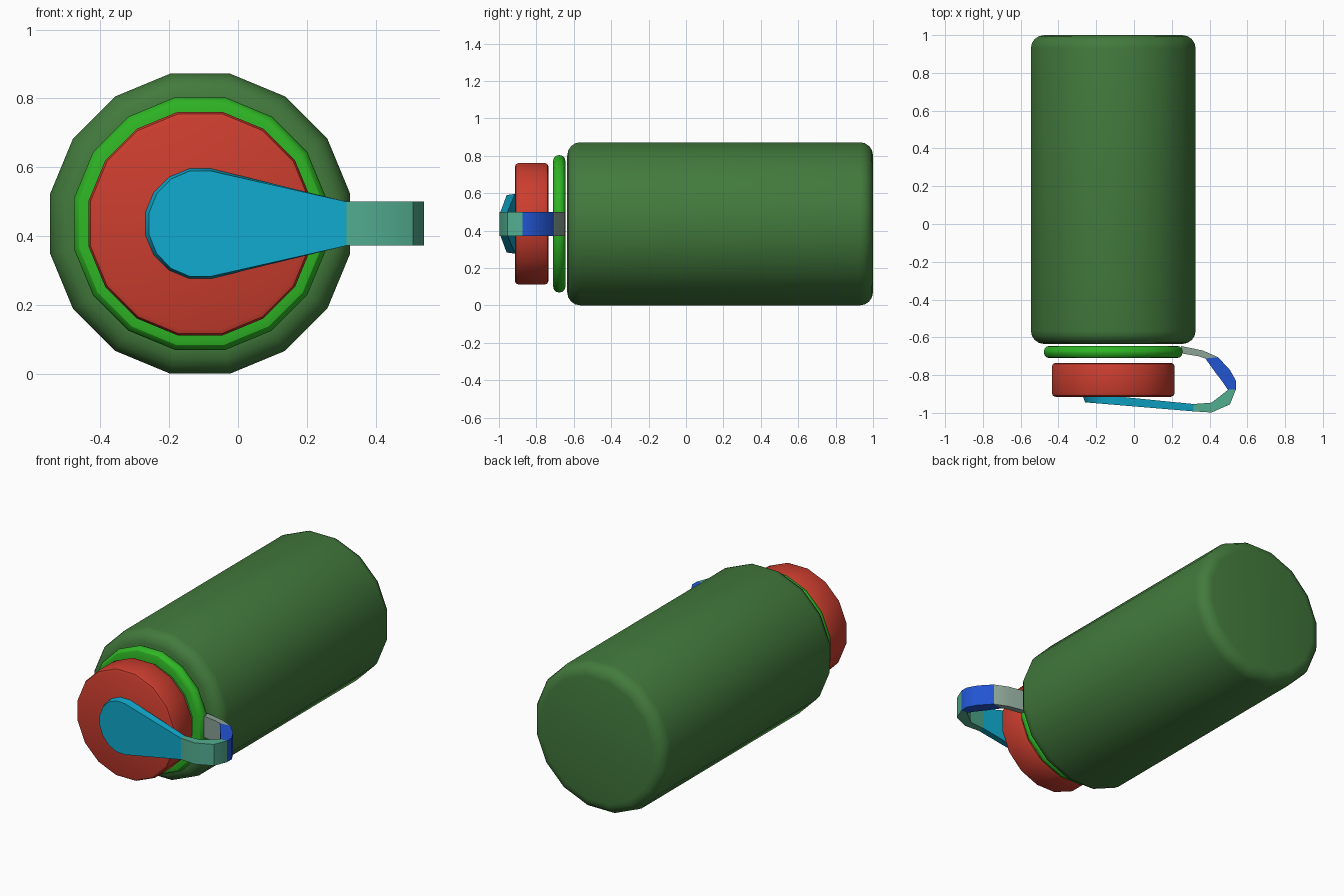
import bpy, bmesh
from math import pi, cos, sin, radians

default = bpy.data.objects.get("Cube")
if default:
    bpy.data.objects.remove(default)

CX, CZ = -0.11, 0.436      # axis of the bottle, which lies along y
SIDES = 16


def material(name, rgb):
    m = bpy.data.materials.new(name)
    m.use_nodes = True
    m.diffuse_color = (*rgb, 1)
    m.node_tree.nodes["Principled BSDF"].inputs["Base Color"].default_value = (*rgb, 1)
    return m


dark_green = material("dark green", (0.055, 0.195, 0.046))
bright_green = material("bright green", (0.028, 0.47, 0.018))
red = material("red", (0.60, 0.047, 0.028))
cyan = material("cyan", (0.005, 0.40, 0.61))
teal = material("teal", (0.085, 0.42, 0.28))
blue = material("blue", (0.016, 0.09, 0.64))
grey = material("grey green", (0.26, 0.37, 0.31))


def finish(name, bm, mats, angle=30):
    bmesh.ops.recalc_face_normals(bm, faces=bm.faces)
    mesh = bpy.data.meshes.new(name)
    bm.to_mesh(mesh)
    bm.free()
    ob = bpy.data.objects.new(name, mesh)
    bpy.context.collection.objects.link(ob)
    for m in mats:
        mesh.materials.append(m)
    bpy.ops.object.select_all(action='DESELECT')
    ob.select_set(True)
    bpy.context.view_layer.objects.active = ob
    bpy.ops.object.shade_smooth_by_angle(angle=radians(angle))
    return ob


def rounded(radius, y0, y1, bevel, steps):
    """Half profile of a cylinder wall with rounded rims, from y0 to y1."""
    arc = [i * pi / 2 / steps for i in range(steps + 1)]
    start = [(radius - bevel + bevel * sin(a), y0 + bevel - bevel * cos(a)) for a in arc]
    end = [(radius - bevel + bevel * cos(a), y1 - bevel + bevel * sin(a)) for a in arc]
    return start + end


def lathe(name, profile, mat, hole=False):
    """Turn (radius, y) points round the bottle axis; close with caps or a hole."""
    bm = bmesh.new()
    rings = []
    for r, y in profile:
        r /= cos(pi / SIDES)
        angles = [(k + 0.5) * 2 * pi / SIDES for k in range(SIDES)]
        rings.append([bm.verts.new((CX + r * cos(a), y, CZ + r * sin(a))) for a in angles])
    pairs = list(zip(rings, rings[1:]))
    if hole:
        pairs.append((rings[-1], rings[0]))
    else:
        bm.faces.new(rings[0])
        bm.faces.new(rings[-1])
    for a, b in pairs:
        for k in range(SIDES):
            n = (k + 1) % SIDES
            bm.faces.new((a[k], a[n], b[n], b[k]))
    return finish(name, bm, [mat])


# Turned parts
lathe("bottle_body", rounded(0.436, -0.635, 1.0, 0.07, 4), dark_green)
lathe("strap_ring", [(0.3, -0.71)] + rounded(0.367, -0.71, -0.645, 0.03, 3)
      + [(0.3, -0.645)], bright_green, hole=True)
lathe("cap", rounded(0.325, -0.915, -0.735, 0.02, 2), red)

# Teardrop tab on the front of the cap, rising towards the strap
HALF, END = 0.064, 0.315
angles = [radians(78.75 + 22.5 * k) for k in range(10)]
outline = [(0.163 * cos(a), 0.163 * sin(a)) for a in angles]
bm = bmesh.new()
back, front = [], []
for x, z in outline:
    back.append(bm.verts.new((CX + x, -0.914, CZ + z)))
    fx = CX + x * 0.93
    front.append(bm.verts.new((fx, -0.945 - 0.083 * (fx + 0.25), CZ + z * 0.96)))
for x, yb, yf, h in ((END, -0.953, -0.992, -HALF), (END, -0.953, -0.992, HALF)):
    back.append(bm.verts.new((x, yb, CZ + h)))
    front.append(bm.verts.new((x, yf, CZ + h)))
bm.faces.new(front)
bm.faces.new(back)
for k in range(len(back)):
    n = (k + 1) % len(back)
    bm.faces.new((back[k], back[n], front[n], front[k]))
finish("tab", bm, [cyan])

# Strap looping from the tab back to the ring: (outer x, y, inner x, y, colour)
stations = [
    (0.315, -0.992, 0.315, -0.953, 0),
    (0.41, -0.998, 0.41, -0.946, 0),
    (0.508, -0.955, 0.455, -0.912, 0),
    (0.54, -0.875, 0.497, -0.878, 1),
    (0.54, -0.83, 0.472, -0.84, 1),
    (0.508, -0.773, 0.43, -0.785, 1),
    (0.445, -0.705, 0.378, -0.712, 2),
    (0.365, -0.67, 0.34, -0.70, 2),
    (0.25, -0.646, 0.25, -0.685, 2),
]
bm = bmesh.new()
loops = []
for ox, oy, ix, iy, _ in stations:
    corners = ((ox, oy, -HALF), (ox, oy, HALF), (ix, iy, HALF), (ix, iy, -HALF))
    loops.append([bm.verts.new((x, y, CZ + h)) for x, y, h in corners])
for i in range(len(loops) - 1):
    a, b = loops[i], loops[i + 1]
    for k in range(4):
        n = (k + 1) % 4
        bm.faces.new((a[k], a[n], b[n], b[k])).material_index = stations[i][4]
bm.faces.new(loops[0]).material_index = 0
bm.faces.new(loops[-1]).material_index = 2
finish("strap", bm, [teal, blue, grey])
